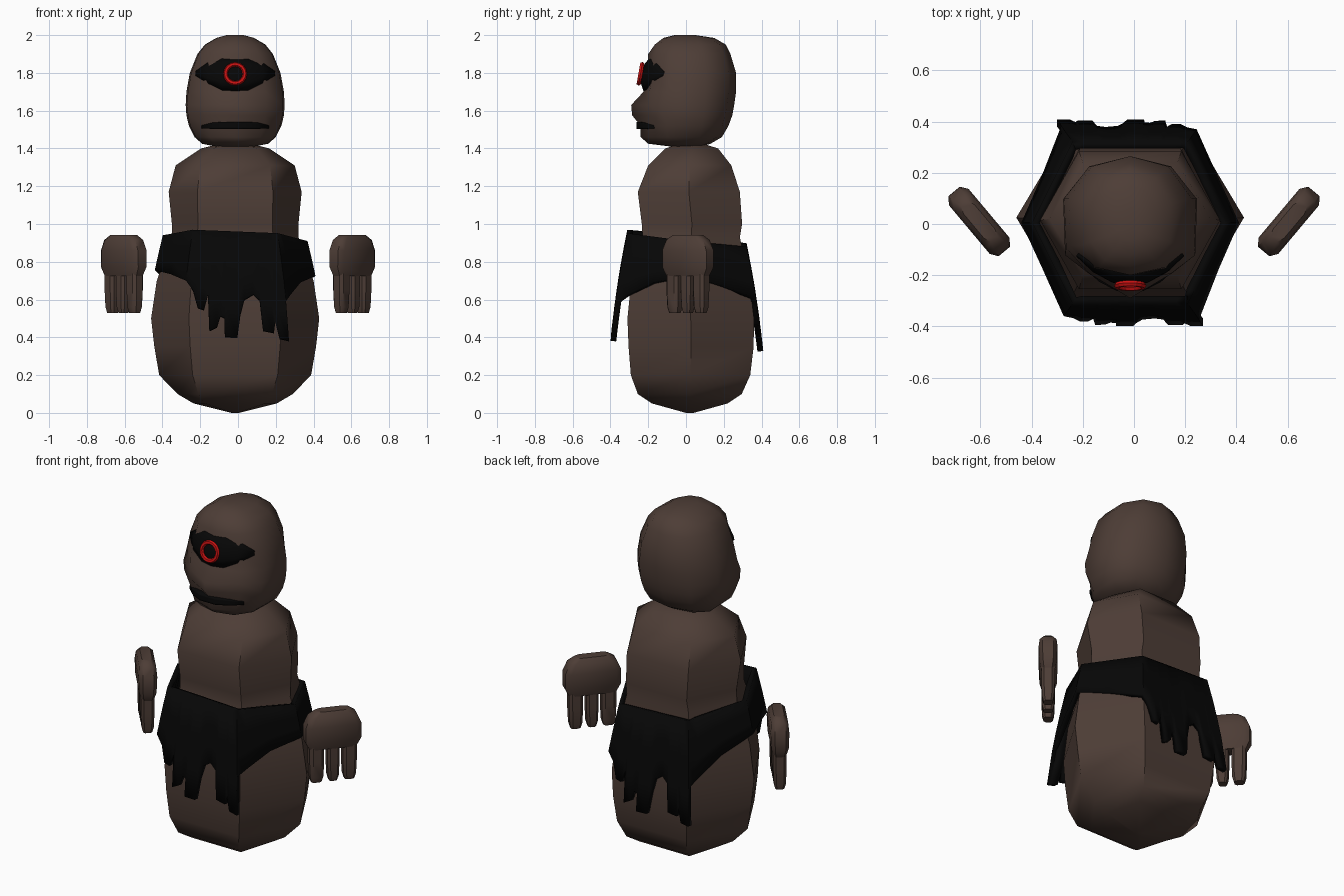
import bpy, bmesh, math
from mathutils import Vector

if "Cube" in bpy.data.objects:
    bpy.data.objects.remove(bpy.data.objects["Cube"])


def material(name, rgb):
    m = bpy.data.materials.new(name)
    m.diffuse_color = (*rgb, 1)
    m.use_nodes = True
    m.node_tree.nodes["Principled BSDF"].inputs["Base Color"].default_value = m.diffuse_color
    return m


SKIN = material("brown_skin", (0.075, 0.047, 0.037))
BLACK = material("black_cloth", (0.002, 0.002, 0.002))
RED = material("red_eye", (0.6, 0.006, 0.006))
CX = -0.015  # centre line of body and head


def finish(name, bm, mat, angle=30):
    bmesh.ops.recalc_face_normals(bm, faces=bm.faces)
    me = bpy.data.meshes.new(name)
    bm.to_mesh(me)
    bm.free()
    ob = bpy.data.objects.new(name, me)
    bpy.context.collection.objects.link(ob)
    me.materials.append(mat)
    bpy.ops.object.select_all(action='DESELECT')
    ob.select_set(True)
    bpy.context.view_layer.objects.active = ob
    bpy.ops.object.shade_smooth_by_angle(angle=math.radians(angle))
    return ob


def grid(bm, rows, closed):
    """Join rows of points with quads."""
    vs = [[bm.verts.new(p) for p in r] for r in rows]
    n = len(rows[0])
    for a, b in zip(vs, vs[1:]):
        for i in range(n if closed else n - 1):
            j = (i + 1) % n
            bm.faces.new((a[i], a[j], b[j], b[i]))
    return vs


def loft(name, rings, mat, angle=30):
    bm = bmesh.new()
    vs = grid(bm, rings, True)
    bm.faces.new(vs[0])
    bm.faces.new(vs[-1])
    return finish(name, bm, mat, angle)


def solidify(ob, t, offset):
    m = ob.modifiers.new("thickness", 'SOLIDIFY')
    m.thickness, m.offset = t, offset


# Body: six-sided sections (z, half width, corner x, front y, back y)
body = [(0.0, 0.02, 0.012, 0.0, 0.04), (0.05, 0.22, 0.16, -0.18, 0.22),
        (0.1, 0.305, 0.195, -0.255, 0.295), (0.2, 0.402, 0.225, -0.292, 0.34),
        (0.35, 0.428, 0.238, -0.304, 0.358), (0.5, 0.445, 0.245, -0.31, 0.36),
        (0.7, 0.415, 0.232, -0.29, 0.335), (0.93, 0.335, 0.2, -0.23, 0.285),
        (1.0, 0.335, 0.197, -0.234, 0.297),
        (1.17, 0.352, 0.2, -0.255, 0.285), (1.31, 0.315, 0.185, -0.2, 0.24),
        (1.4, 0.18, 0.115, -0.11, 0.17), (1.425, 0.08, 0.05, -0.03, 0.09)]
rings = []
for z, a, c, f, b in body:
    m = (f + b) / 2
    rings.append([(CX + x, y, z) for x, y in
                  ((a, m), (c, b), (-c, b), (-a, m), (-c, f), (c, f))])
loft("body", rings, SKIN, 47)

# Head: ten-sided sections (z, half width, front y, back y)
head = [(1.41, 0.1, -0.08, 0.08), (1.425, 0.175, -0.2, 0.13),
        (1.46, 0.215, -0.24, 0.19), (1.52, 0.245, -0.24, 0.225),
        (1.575, 0.258, -0.285, 0.245), (1.63, 0.262, -0.29, 0.255),
        (1.70, 0.258, -0.225, 0.265), (1.8, 0.24, -0.2, 0.265),
        (1.9, 0.2, -0.2, 0.235), (1.95, 0.16, -0.165, 0.21),
        (1.985, 0.1, -0.12, 0.15), (2.0, 0.045, -0.06, 0.05)]
rings = []
for z, a, f, b in head:
    cheek = max(f, -0.225) * 0.86
    half = [(0.62 * a, b * 0.85), (a, b * 0.38), (0.97 * a, f * 0.42), (0.62 * a, cheek)]
    pts = [(0, b)] + half + [(0, f)] + [(-x, y) for x, y in reversed(half)]
    rings.append([(CX + x, y, z) for x, y in pts])
loft("head", rings, SKIN, 60)

# Skirt: one ragged panel outline (position along edge, hem height), used front and back
drips = [(0.0, 0.69), (0.08, 0.64), (0.14, 0.55), (0.2, 0.54), (0.23, 0.62),
         (0.26, 0.43), (0.33, 0.45), (0.36, 0.51), (0.40, 0.50), (0.405, 0.40),
         (0.52, 0.40), (0.55, 0.52), (0.59, 0.60), (0.68, 0.63), (0.74, 0.60),
         (0.76, 0.44), (0.86, 0.43), (0.88, 0.49), (0.91, 0.40), (0.995, 0.39), (1.0, 0.6)]
hexagon = [Vector(p) for p in
           ((-0.225, -0.316), (0.225, -0.316), (0.383, 0), (0.225, 0.316), (-0.225, 0.316), (-0.383, 0))]
hem = []
for k in (0, 3):
    a, b, c, d = (hexagon[(k + i) % 6] for i in range(4))
    hem += [(a.lerp(b, t), z) for t, z in drips]
    hem += [(b.lerp(c, t), z) for t, z in ((0.15, 0.64), (0.5, 0.72), (1, 0.775))]
    hem += [(c.lerp(d, t), z) for t, z in ((0.5, 0.74),)]


def skirt_point(p, z):
    drop = 0.96 - z
    s = 1 + 0.65 * drop - 0.28 * drop * drop
    return (CX + p.x * s, 0.005 + p.y * s, z - 0.07 * (p.y + 0.31) / 0.62 - 0.04 * p.x)


bm = bmesh.new()
grid(bm, [[skirt_point(p, 0.96 + (z - 0.96) * t) for p, z in hem]
          for t in (0, 0.35, 0.7, 1)], True)
solidify(finish("ragged_skirt", bm, BLACK), 0.03, -1)


# Face patches: columns of (offset x, bottom z, top z) curved around the head
def patch(name, cols, y0, bend, zmid, dome, thick):
    bm = bmesh.new()
    grid(bm, [[(CX + x, y0 + bend * x * x + dome * (lo + (hi - lo) * t - zmid) ** 2,
                lo + (hi - lo) * t) for x, lo, hi in cols] for t in (0, 0.25, 0.5, 0.75, 1)], False)
    ob = finish(name, bm, BLACK)
    solidify(ob, thick, -1)
    return ob


patch("eye_patch", [(-0.21, 1.785, 1.81), (-0.145, 1.745, 1.855), (-0.07, 1.708, 1.887),
                    (0, 1.704, 1.892), (0.07, 1.708, 1.887), (0.145, 1.745, 1.855),
                    (0.21, 1.785, 1.81)], -0.243, 2.6, 1.77, 4, 0.05)
patch("mouth", [(-0.178, 1.505, 1.522), (-0.12, 1.504, 1.537), (-0.05, 1.504, 1.541),
                (0.05, 1.504, 1.541), (0.12, 1.504, 1.537), (0.178, 1.505, 1.522)],
      -0.27, 3.0, 1.52, 0, 0.06)

# Red ring around the pupil, leaning back with the brow
bpy.ops.mesh.primitive_torus_add(major_segments=16, minor_segments=6, major_radius=0.051,
                                 minor_radius=0.0125, location=(CX, -0.241, 1.795),
                                 rotation=(math.radians(80), 0, 0))
ring = bpy.context.object
ring.name = "eye_ring"
ring.data.materials.append(RED)


# Hands: chamfered slabs standing diagonally beside the body
def hand_part(name, side, sections):
    rings = []
    ca, sa = math.cos(math.radians(50)), math.sin(math.radians(50))
    for z, u0, u1, t in sections:
        c = min(0.028, (u1 - u0) * 0.2)
        outline = ((u0, -t * 0.6), (u0 + c, -t), (u1 - c, -t), (u1, -t * 0.6),
                   (u1, t * 0.6), (u1 - c, t), (u0 + c, t), (u0, t * 0.6))
        rings.append([(side * (0.605 + u * ca - v * sa), 0.01 + u * sa + v * ca, z)
                      for u, v in outline])
    loft(name, rings, SKIN, 40)


for side, label in ((-1, "left"), (1, "right")):
    hand_part(label + "_palm", side,
              [(0.942, -0.09, 0.09, 0.028), (0.915, -0.128, 0.128, 0.045),
               (0.86, -0.152, 0.152, 0.05), (0.77, -0.153, 0.153, 0.046),
               (0.725, -0.13, 0.13, 0.036)])
    for i, (u0, u1) in enumerate(((-0.13, -0.05), (-0.032, 0.035), (0.053, 0.13))):
        hand_part(f"{label}_finger_{i + 1}", side,
                  [(0.76, u0, u1, 0.036), (0.65, u0, u1, 0.036),
                   (0.56, u0 + 0.004, u1 - 0.004, 0.032),
                   (0.53, u0 + 0.012, u1 - 0.012, 0.024)])
